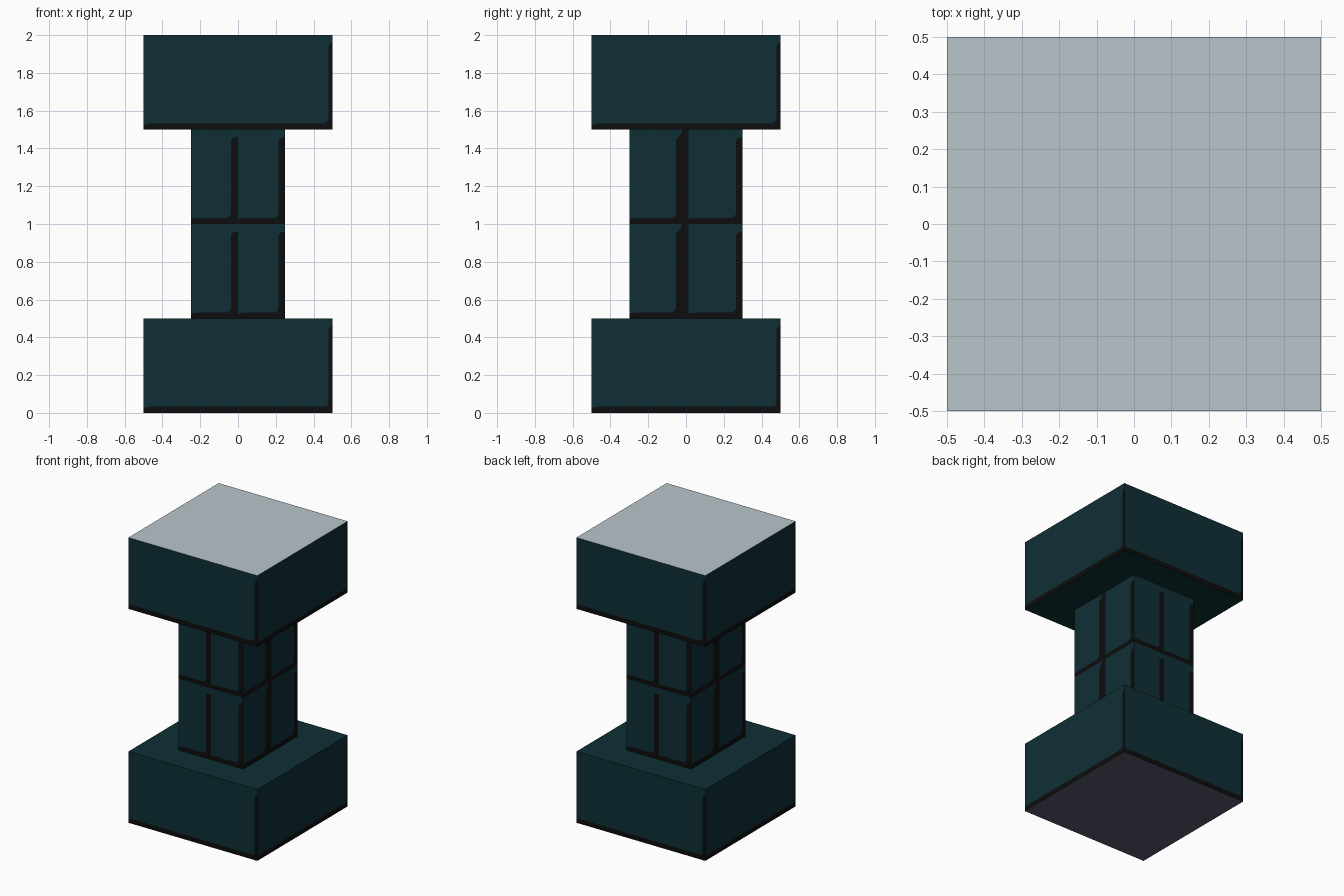
import bpy, bmesh, math
from mathutils import Matrix, Vector

if "Cube" in bpy.data.objects:
    bpy.data.objects.remove(bpy.data.objects["Cube"])


def material(name, rgb):
    m = bpy.data.materials.new(name)
    m.diffuse_color = (*rgb, 1)
    m.use_nodes = True
    m.node_tree.nodes["Principled BSDF"].inputs["Base Color"].default_value = m.diffuse_color
    return m


TEAL, BLACK, PALE, GREY = range(4)
MATS = [material("dark teal stone", (0.0045, 0.028, 0.036)),
        material("black joint", (0.004, 0.004, 0.004)),
        material("pale top", (0.49, 0.565, 0.60)),
        material("grey underside", (0.10, 0.107, 0.155))]


def add_face(bm, points, mat):
    f = bm.faces.new([bm.verts.new(p) for p in points])
    f.material_index = mat


def tile(bm, place, u0, u1, v0, v1, side, bottom, gap=0.0):
    """Flat stone with a black joint along its bottom and right edges."""
    c = 0.022
    # boundary between stone and joint, from bottom left to top right
    edge = [(u0, v0 + bottom - 0.006), (u0 + 0.04, v0 + bottom),
            (u1 - side - c, v0 + bottom), (u1 - side - c * 0.3, v0 + bottom + c * 0.35),
            (u1 - side, v0 + bottom + c)]
    if gap:      # joint runs through to the top edge
        edge += [(u1 - side, v1 - 0.055), (u1 - gap - 0.012, v1 - 0.025), (u1 - gap, v1)]
        stone_end, joint_end = [], [(u1, v1)]
    else:        # joint ends in a rounded tip
        edge += [(u1 - side, v1 - 0.06), (u1 - side * 0.7, v1 - 0.045), (u1, v1 - 0.04)]
        stone_end, joint_end = [(u1, v1)], []
    add_face(bm, [place(*p) for p in edge + stone_end + [(u0, v1)]], TEAL)
    add_face(bm, [place(*p) for p in [(u0, v0), (u1, v0)] + joint_end + edge[::-1]], BLACK)


def side_placer(depth, turn):
    """Maps (across, height) to a vertical side turned about z."""
    rot = Matrix.Rotation(turn * math.pi / 2, 3, 'Z')
    return lambda u, v: rot @ Vector((u, -depth, v))


def finish(bm, name):
    bmesh.ops.remove_doubles(bm, verts=bm.verts, dist=0.0001)
    me = bpy.data.meshes.new(name)
    bm.to_mesh(me)
    bm.free()
    for m in MATS:
        me.materials.append(m)
    bpy.context.collection.objects.link(bpy.data.objects.new(name, me))


def slab(name, z0, z1, under, top):
    bm = bmesh.new()
    for k in range(4):
        tile(bm, side_placer(0.5, k), -0.5, 0.5, z0, z1, 0.02, 0.033)
    ring = [(-0.5, -0.5), (0.5, -0.5), (0.5, 0.5), (-0.5, 0.5)]
    add_face(bm, [(x, y, z1) for x, y in ring], top)
    add_face(bm, [(x, y, z0) for x, y in ring[::-1]], under)
    finish(bm, name)


# base and capital
slab("base_block", 0.0, 0.5, GREY, TEAL)
slab("top_block", 1.5, 2.0, TEAL, PALE)

# brick column: two rows of two stones on each side
bm = bmesh.new()
for z in (0.5, 1.0):
    for k in (0, 2):     # front and back
        place = side_placer(0.3, k)
        tile(bm, place, -0.25, 0.0, z, z + 0.5, 0.038, 0.032)
        tile(bm, place, 0.0, 0.25, z, z + 0.5, 0.035, 0.032)
    for k in (1, 3):     # right and left
        place = side_placer(0.25, k)
        tile(bm, place, -0.3, 0.012, z, z + 0.5, 0.066, 0.032, 0.03)
        tile(bm, place, 0.012, 0.3, z, z + 0.5, 0.036, 0.032)
finish(bm, "brick_column")
